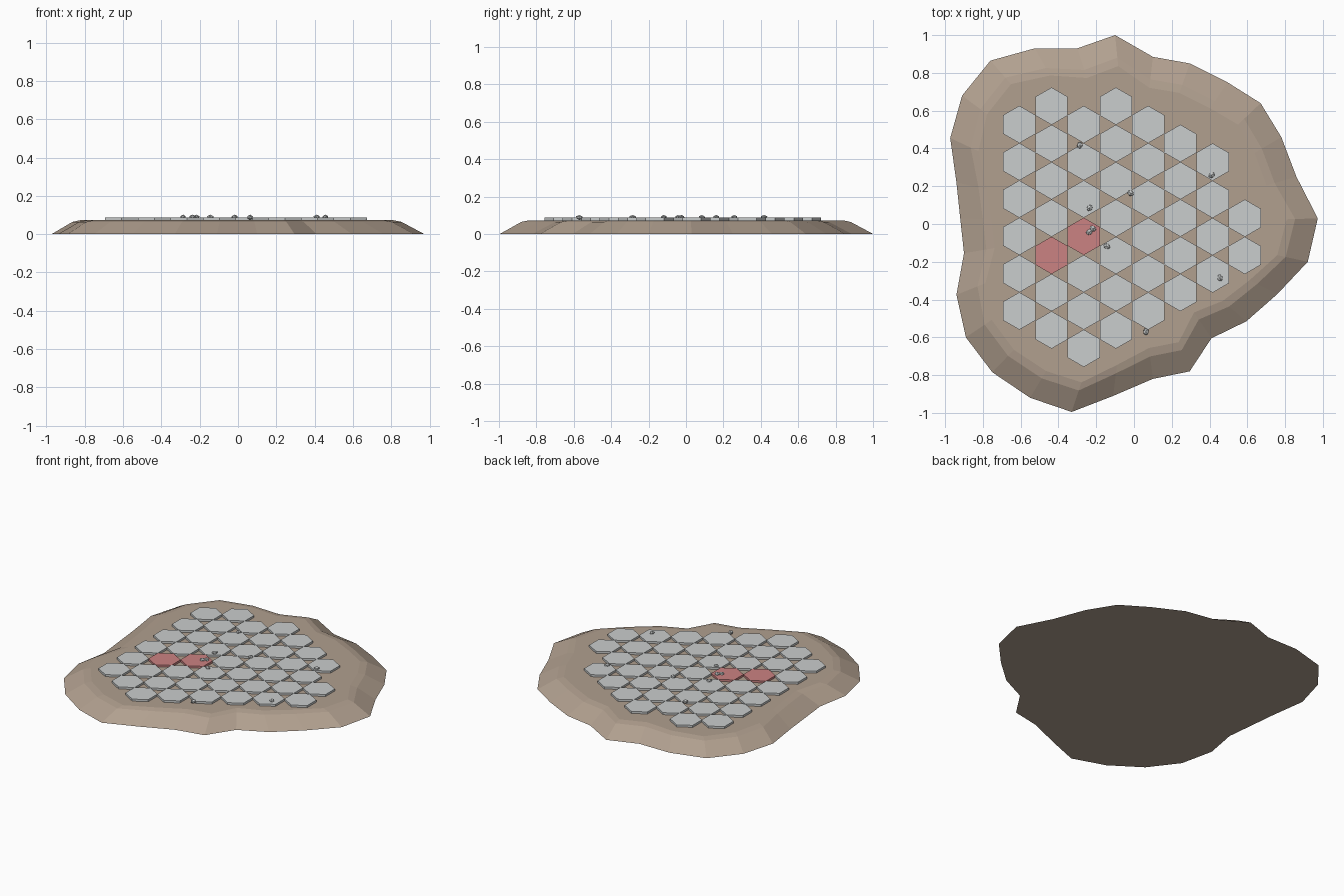
import bpy, bmesh, math, random
from mathutils import Matrix, Vector

if "Cube" in bpy.data.objects:
    bpy.data.objects.remove(bpy.data.objects["Cube"])

random.seed(4)


def material(name, rgb):
    m = bpy.data.materials.new(name)
    m.diffuse_color = (*rgb, 1)
    m.use_nodes = True
    m.node_tree.nodes["Principled BSDF"].inputs["Base Color"].default_value = m.diffuse_color
    return m


SAND = material("sandstone", (0.44, 0.35, 0.275))
GREY = material("tile grey", (0.59, 0.61, 0.61))
RED = material("tile red", (0.60, 0.225, 0.225))
STONE = material("pebble grey", (0.57, 0.59, 0.59))


def finish(name, bm, mat):
    bmesh.ops.recalc_face_normals(bm, faces=bm.faces)
    me = bpy.data.meshes.new(name)
    bm.to_mesh(me)
    bm.free()
    me.materials.append(mat)
    ob = bpy.data.objects.new(name, me)
    bpy.context.collection.objects.link(ob)
    return ob


# Rocky island base: shoreline outline, stepped inward twice
outline = [(-.10, 1.0), (.10, .885), (.295, .85), (.495, .75), (.67, .64), (.78, .46),
           (.86, .25), (.973, .03), (.92, -.20), (.76, -.37), (.595, -.515), (.41, -.605),
           (.295, -.78), (.10, -.82), (-.11, -.91), (-.33, -.995), (-.55, -.92),
           (-.75, -.785), (-.89, -.60), (-.94, -.375), (-.90, -.155), (-.92, .03),
           (-.94, .22), (-.973, .455), (-.91, .68), (-.76, .865), (-.525, .93), (-.30, .93)]
bm = bmesh.new()
rings = []
for inset, z in ((0, 0), (.12, .064), (.165, .073)):
    ring = []
    for x, y in outline:
        r = math.hypot(x, y)
        f = (r - inset) / r
        ring.append(bm.verts.new((x * f, y * f, z)))
    rings.append(ring)
n = len(outline)
for low, high in zip(rings, rings[1:]):
    for i in range(n):
        j = (i + 1) % n
        bm.faces.new((low[i], low[j], high[j], high[i]))
bm.faces.new(rings[0][::-1])
bm.faces.new(rings[-1])
finish("island_base", bm, SAND)

# Hexagonal tiles: (top centre y, count) for each column
columns = [(.527, 6), (.624, 7), (.527, 7), (.624, 7), (.527, 6), (.427, 5), (.328, 4), (.031, 2)]
red_tiles = {(1, 4), (2, 3)}
for c, (top, count) in enumerate(columns):
    for k in range(count):
        bm = bmesh.new()
        bmesh.ops.create_cone(bm, cap_ends=True, segments=6, radius1=.099, radius2=.099, depth=.015,
                              matrix=Matrix.Translation((-.607 + .1705 * c, top - .1975 * k, .0795)))
        # make sure the points face along y
        if max(v.co.x for v in bm.verts) - (-.607 + .1705 * c) > .09:
            centre = Vector((-.607 + .1705 * c, top - .1975 * k, 0))
            bmesh.ops.rotate(bm, verts=bm.verts, cent=centre, matrix=Matrix.Rotation(math.pi / 6, 3, 'Z'))
        finish(f"tile_{c}_{k}", bm, RED if (c, k) in red_tiles else GREY)

# Small loose pebbles
pebbles = [(-.287, .417), (.411, .259), (-.018, .163), (-.235, .085), (-.237, -.043),
           (-.218, -.024), (-.144, -.118), (.455, -.285), (.063, -.57)]
for i, (x, y) in enumerate(pebbles):
    bm = bmesh.new()
    bmesh.ops.create_icosphere(bm, subdivisions=1, radius=.02)
    turn = Matrix.Rotation(random.uniform(0, 6.28), 4, 'Z')
    shape = Matrix.Diagonal((1, .8, .7, 1))
    bm.transform(Matrix.Translation((x, y, .088)) @ turn @ shape)
    finish(f"pebble_{i}", bm, STONE)
